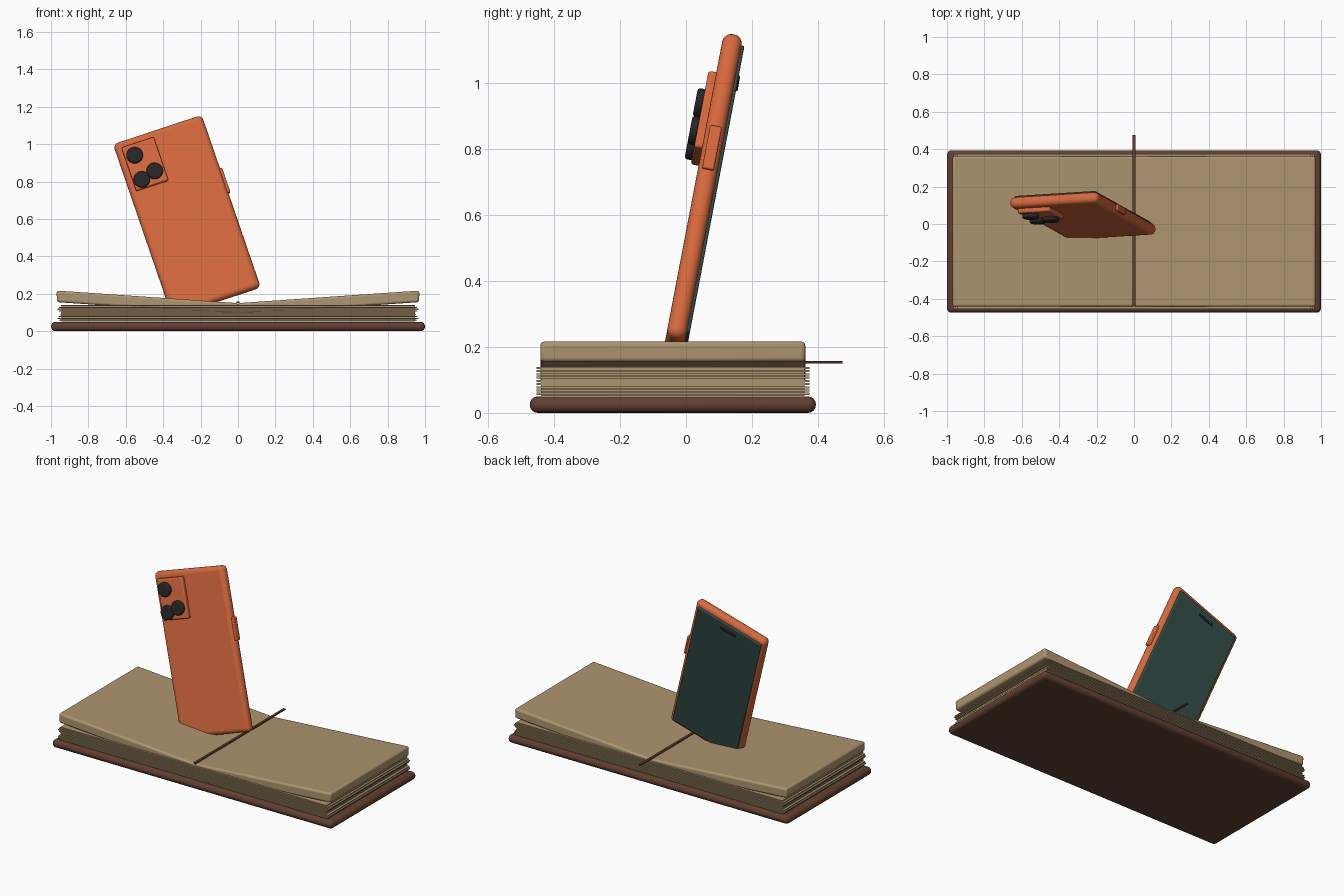
import bpy, bmesh, math
from mathutils import Matrix, Vector

if "Cube" in bpy.data.objects:
    bpy.data.objects.remove(bpy.data.objects["Cube"], do_unlink=True)


def material(name, rgb):
    m = bpy.data.materials.new(name)
    m.use_nodes = True
    m.diffuse_color = (*rgb, 1)
    m.node_tree.nodes["Principled BSDF"].inputs["Base Color"].default_value = (*rgb, 1)
    return m


PAPER = material("paper tan", (0.42, 0.30, 0.16))
LEATHER = material("leather brown", (0.12, 0.05, 0.03))
ORANGE = material("phone orange", (0.68, 0.14, 0.045))
SCREEN = material("screen green", (0.034, 0.08, 0.065))
BLACK = material("lens black", (0.02, 0.02, 0.022))


def finish(name, bm, mat, bevel=0, segments=3, matrix=None):
    """Turn a bmesh into a bevelled, smooth shaded object."""
    bmesh.ops.recalc_face_normals(bm, faces=bm.faces)
    mesh = bpy.data.meshes.new(name)
    bm.to_mesh(mesh)
    bm.free()
    mesh.materials.append(mat)
    ob = bpy.data.objects.new(name, mesh)
    bpy.context.collection.objects.link(ob)
    if matrix is not None:
        ob.matrix_world = matrix
    if bevel:
        mod = ob.modifiers.new("soft edges", "BEVEL")
        mod.width, mod.segments = bevel, segments
        mod.angle_limit = math.radians(40)
    bpy.ops.object.select_all(action="DESELECT")
    ob.select_set(True)
    bpy.context.view_layer.objects.active = ob
    bpy.ops.object.shade_smooth_by_angle(angle=math.radians(35))
    return ob


def box(name, center, size, mat, bevel=0, segments=3, matrix=None):
    bm = bmesh.new()
    place = Matrix.Translation(center) @ Matrix.Diagonal((*size, 1))
    bmesh.ops.create_cube(bm, size=1, matrix=place)
    return finish(name, bm, mat, bevel, segments, matrix)


def disc(name, center, radius, depth, mat, bevel, matrix):
    bm = bmesh.new()
    place = Matrix.Translation(center) @ Matrix.Rotation(math.pi / 2, 4, "X")
    bmesh.ops.create_cone(bm, cap_ends=True, segments=32, radius1=radius,
                          radius2=radius, depth=depth, matrix=place)
    return finish(name, bm, mat, bevel, 3, matrix)


# Book: cover, stack of loose sheets and two sloping page blocks
MID = -0.04
box("book_cover", (0, MID, 0.025), (2, 0.868, 0.05), LEATHER, 0.024, 4)
box("sheet_core", (0, MID, 0.095), (1.89, 0.8, 0.088), PAPER)
for i in range(9):
    half = 0.955 + 0.01 * math.sin(i * 1.3)
    box(f"sheet_{i + 1}", (0, MID, 0.058 + i * 0.0098),
        (2 * half, 0.828, 0.0062), PAPER)

for side, name in ((1, "left_page_block"), (-1, "right_page_block")):
    bm = bmesh.new()
    outline = [(0, 0.15), (0.97, 0.217), (0.968, 0.155), (0, 0.09)]
    face = bm.faces.new([bm.verts.new((side * x, MID - 0.402, z)) for x, z in outline])
    ext = bmesh.ops.extrude_face_region(bm, geom=[face])
    bmesh.ops.translate(bm, vec=(0, 0.804, 0),
                        verts=[g for g in ext["geom"] if isinstance(g, bmesh.types.BMVert)])
    finish(name, bm, PAPER, 0.012)

box("ribbon_bookmark", (0, 0.018, 0.154), (0.018, 0.915, 0.008), LEATHER, 0.002, 1)

# Phone: built upright around its own centre, then rolled and leaned back
lean = (Matrix.Translation((-0.273, 0.043, 0.616))
        @ Matrix.Rotation(math.radians(-10.8), 4, "X")
        @ Matrix.Rotation(math.radians(-18.6), 4, "Y"))
box("phone_body", (0, 0, 0), (0.5, 0.06, 0.99), ORANGE, 0.027, 5, lean)
box("phone_screen", (0, 0.031, 0), (0.455, 0.016, 0.935), SCREEN, 0.006, 2, lean)
box("speaker_slot", (0, 0.039, 0.42), (0.11, 0.009, 0.016), BLACK, 0.003, 2, lean)
box("side_button", (0.25, 0, 0.117), (0.022, 0.036, 0.14), ORANGE, 0.005, 2, lean)

# Camera island with three lenses
box("camera_island", (-0.125, -0.038, 0.332), (0.182, 0.032, 0.248), ORANGE, 0.008, 3, lean)
for i, (x, z) in enumerate([(-0.163, 0.391), (-0.089, 0.276), (-0.169, 0.254)]):
    disc(f"camera_lens_{i + 1}", (x, -0.063, z), 0.044, 0.026, BLACK, 0.009, lean)
